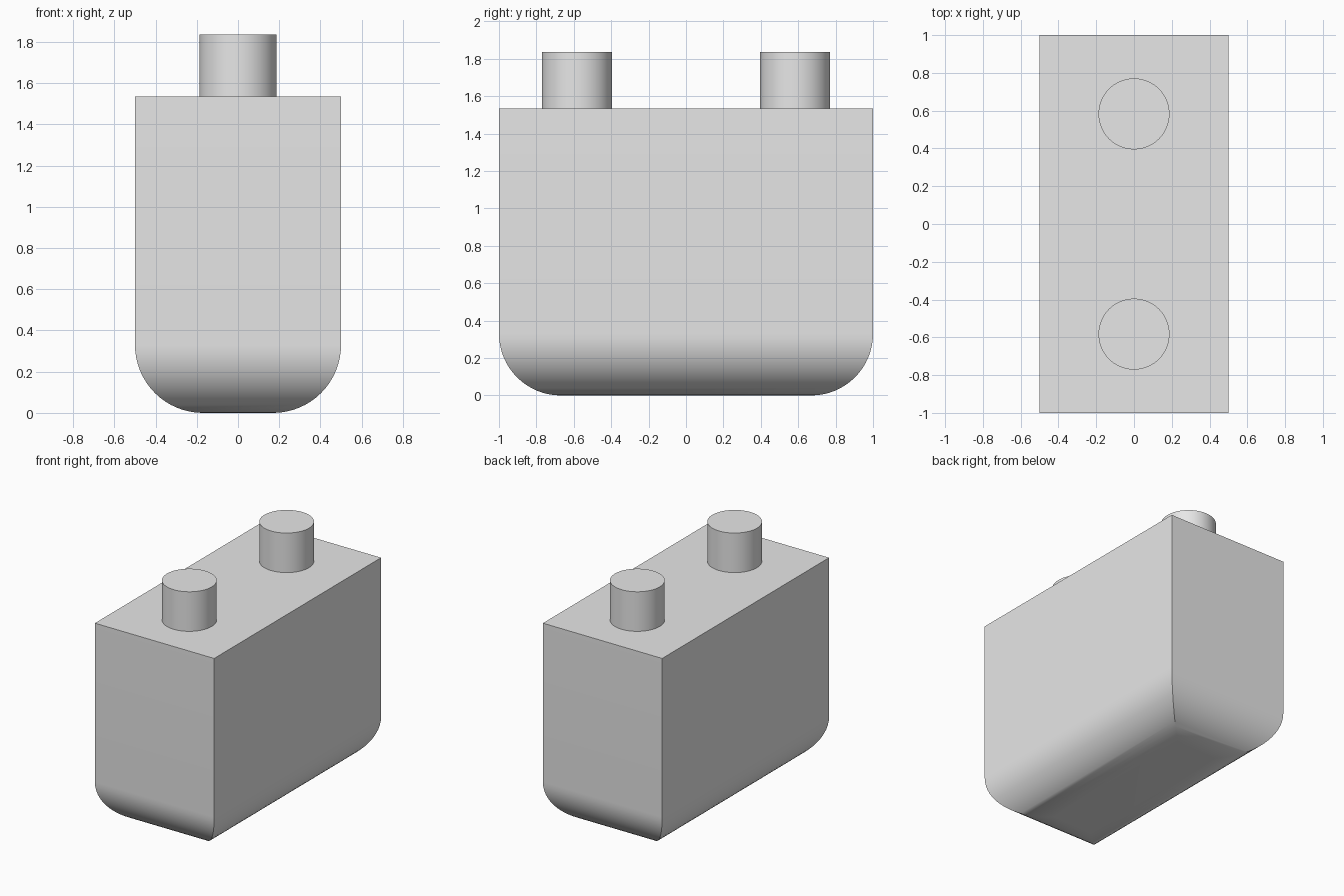
import bpy
import bmesh
from math import sin, cos, pi

cube = bpy.data.objects.get("Cube")
if cube:
    bpy.data.objects.remove(cube, do_unlink=True)

HALF_X, HALF_Y, BODY_TOP = 0.5, 1.0, 1.535
ROUND, STEPS = 0.33, 16
POST_R, POST_H, POST_Y = 0.188, 0.30, 0.583

grey = bpy.data.materials.new("light_grey")
grey.use_nodes = True
color = (0.8, 0.8, 0.8, 1)
grey.diffuse_color = color
grey.node_tree.nodes["Principled BSDF"].inputs["Base Color"].default_value = color


def finish(obj):
    obj.data.materials.append(grey)
    bpy.ops.object.select_all(action='DESELECT')
    obj.select_set(True)
    bpy.context.view_layer.objects.active = obj
    bpy.ops.object.shade_smooth_by_angle(angle=pi / 6)


# Body: rectangular rings following a quarter arc, with mitred lower corners
bm = bmesh.new()
levels = []
for i in range(STEPS + 1):
    a = i / STEPS * pi / 2
    levels.append((ROUND * (1 - sin(a)), ROUND * (1 - cos(a))))
levels.append((0, BODY_TOP))
rings = []
for inset, z in levels:
    x, y = HALF_X - inset, HALF_Y - inset
    rings.append([bm.verts.new((sx * x, sy * y, z))
                  for sx, sy in ((-1, -1), (1, -1), (1, 1), (-1, 1))])
for low, high in zip(rings, rings[1:]):
    for i in range(4):
        j = (i + 1) % 4
        bm.faces.new((low[i], low[j], high[j], high[i]))
bm.faces.new(rings[0][::-1])
bm.faces.new(rings[-1])
mesh = bpy.data.meshes.new("body")
bm.to_mesh(mesh)
bm.free()
body = bpy.data.objects.new("body", mesh)
bpy.context.collection.objects.link(body)
finish(body)

# Two round posts on top
for name, side in (("front_post", -1), ("back_post", 1)):
    bpy.ops.mesh.primitive_cylinder_add(
        vertices=64, radius=POST_R, depth=POST_H,
        location=(0, side * POST_Y, BODY_TOP + POST_H / 2))
    post = bpy.context.object
    post.name = name
    finish(post)
